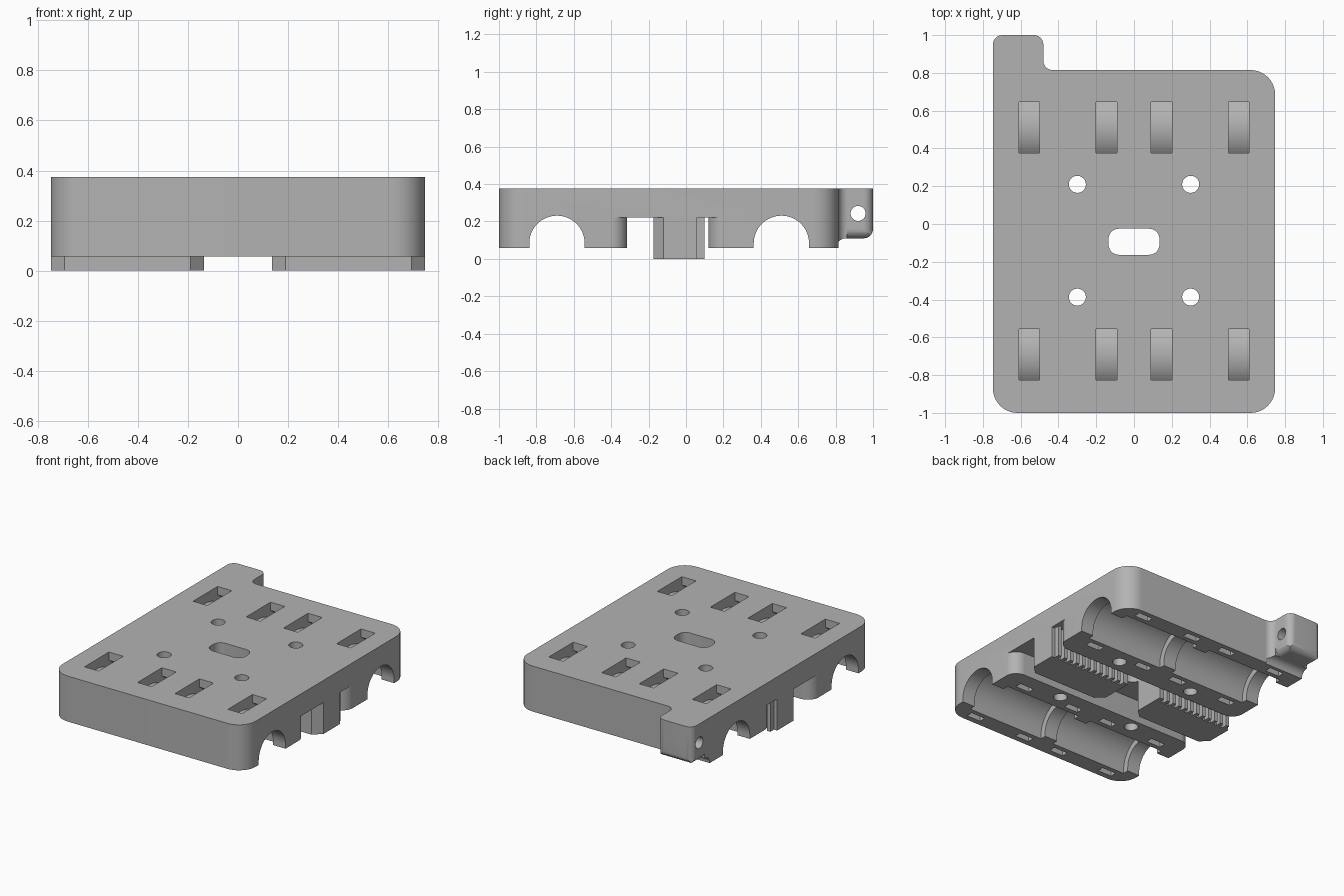
import bpy, bmesh, math
from mathutils import Vector

cube = bpy.data.objects.get("Cube")
if cube:
    bpy.data.objects.remove(cube, do_unlink=True)

grey = bpy.data.materials.new("matte_grey")
grey.use_nodes = True
colour = (0.45, 0.45, 0.45, 1)
grey.diffuse_color = colour
grey.node_tree.nodes["Principled BSDF"].inputs["Base Color"].default_value = colour


def rounded(points, steps=10):
    """Outline with each (x, y, radius) corner filleted."""
    out = []
    for i, (x, y, r) in enumerate(points):
        p = Vector((x, y))
        if not r:
            out.append(p)
            continue
        a = (Vector(points[i - 1][:2]) - p).normalized()
        b = (Vector(points[(i + 1) % len(points)][:2]) - p).normalized()
        half = a.angle(b) / 2
        centre = p + (a + b).normalized() * r / math.sin(half)
        start = p + a * r / math.tan(half) - centre
        end = p + b * r / math.tan(half) - centre
        sweep = math.pi - 2 * half
        for k in range(steps + 1):
            t = k / steps
            out.append(centre + (start * math.sin((1 - t) * sweep)
                                 + end * math.sin(t * sweep)) / math.sin(sweep))
    return out


def prism(name, outline, low, high, axis="z"):
    """Extrude a plan (x, y) along z, a (y, z) outline along x, or (x, z) along y."""
    place = {"z": lambda p, h: (p[0], p[1], h),
             "x": lambda p, h: (h, p[0], p[1]),
             "y": lambda p, h: (p[0], h, p[1])}[axis]
    bm = bmesh.new()
    rings = [[bm.verts.new(place(p, h)) for p in outline] for h in (low, high)]
    bm.faces.new(rings[0])
    bm.faces.new(rings[1])
    n = len(outline)
    for i in range(n):
        j = (i + 1) % n
        bm.faces.new((rings[0][i], rings[0][j], rings[1][j], rings[1][i]))
    bmesh.ops.recalc_face_normals(bm, faces=bm.faces)
    mesh = bpy.data.meshes.new(name)
    bm.to_mesh(mesh)
    bm.free()
    mesh.materials.append(grey)
    obj = bpy.data.objects.new(name, mesh)
    bpy.context.collection.objects.link(obj)
    return obj


def boolean(obj, tool, operation="DIFFERENCE"):
    tool.hide_render = True
    mod = obj.modifiers.new("cut", "BOOLEAN")
    mod.operation, mod.solver, mod.object = operation, "EXACT", tool
    bpy.context.view_layer.objects.active = obj
    bpy.ops.object.modifier_apply(modifier=mod.name)
    bpy.data.objects.remove(tool, do_unlink=True)


def circle(cx, cy, r, n=40):
    return [(cx + r * math.cos(k * math.tau / n), cy + r * math.sin(k * math.tau / n))
            for k in range(n)]


def arch(cy, r, n=32):
    arc = [(cy + r * math.cos(k * math.pi / n), AXIS_Z + r * math.sin(k * math.pi / n))
           for k in range(n + 1)]
    return [(cy + r, -0.1)] + arc + [(cy - r, -0.1)]


def box(x0, x1, y0, y1, r=0):
    return rounded([(x0, y0, r), (x1, y0, r), (x1, y1, r), (x0, y1, r)])


W, BOTTOM, TOP, BACK, AXIS_Z = 0.747, 0.057, 0.375, 0.815, 0.083
BORES = (-0.69, 0.51)

# Body plate with the tab at its back corner
body = prism("carriage_body", rounded([
    (-W, -1, 0.13), (W, -1, 0.13), (W, BACK, 0.13), (-0.48, BACK, 0.05),
    (-0.48, 1, 0.05), (-W, 1, 0.05)]), BOTTOM, TOP)

# Raised, rounded underside of the tab
boolean(body, prism("tab_cut", rounded([
    (0.805, 0, 0), (0.805, 0.11, 0.05), (1, 0.11, 0.05), (1, 0.3, 0),
    (1.1, 0.3, 0), (1.1, 0, 0)]), -0.9, -0.44, "x"))
boolean(body, prism("tab_side_cut", rounded([
    (-W, 0.11, 0.05), (-0.48, 0.11, 0.05), (-0.48, 0.18, 0), (-0.45, 0.18, 0),
    (-0.45, 0, 0), (-0.8, 0, 0), (-0.8, 0.18, 0), (-W, 0.18, 0)]), 0.86, 1.1, "y"))
boolean(body, prism("tab_hole", circle(0.92, 0.243, 0.04), -0.9, -0.4, "x"))

# Belt channel between the bearing holders, with rounded holder ends
E, R = W + 0.001, 0.085
boolean(body, prism("channel", rounded([
    (-E, 0.12, R), (E, 0.12, R), (E, 0.22, 0), (0.9, 0.22, 0), (0.9, -0.41, 0),
    (E, -0.41, 0), (E, -0.315, R), (-E, -0.315, R), (-E, -0.41, 0),
    (-0.9, -0.41, 0), (-0.9, 0.22, 0), (-E, 0.22, 0)]), -0.1, 0.22))

# Bearing bores, wider pockets and curved tie slots
for cy in BORES:
    boolean(body, prism("bore", arch(cy, 0.148), -0.9, 0.9, "x"))
    for side in (-1, 1):
        boolean(body, prism("pocket", arch(cy, 0.19), side * 0.05, side * 0.65, "x"))
        for x in (0.145, 0.555):
            lo, hi = side * x - 0.055, side * x + 0.055
            slot = prism("tie_slot", arch(cy, 0.27), lo, hi, "x")
            window = prism("window", box(cy - 0.135, cy + 0.135, 0.2, 0.5), lo, hi, "x")
            boolean(slot, window, "UNION")
            boolean(slot, prism("core", circle(cy, AXIS_Z, 0.225, 64),
                                lo - 0.1, hi + 0.1, "x"))
            boolean(body, slot)

# Screw holes and the central opening
for x in (-0.3, 0.3):
    for y in (-0.387, 0.21):
        boolean(body, prism("screw_hole", circle(x, y, 0.045), -0.1, 0.5))
boolean(body, prism("opening", box(-0.135, 0.135, -0.163, -0.025, 0.055), 0.1, 0.5))

# Toothed belt clamps, chamfered at the front
parts = [body]
for name, side in (("left_belt_clamp", 1), ("right_belt_clamp", -1)):
    plan = [(0.135, 0.1), (0.135, -0.12), (0.19, -0.175), (W - 0.055, -0.175), (W, -0.12)]
    for k in range(12):
        x = W - k * 0.05
        plan += [(x, 0.06), (x - 0.025, 0.06), (x - 0.025, 0.1), (x - 0.05, 0.1)]
    plan.pop()
    parts.append(prism(name, [(side * x, y) for x, y in plan], 0, 0.23))

for obj in parts:
    bpy.ops.object.select_all(action="DESELECT")
    obj.select_set(True)
    bpy.context.view_layer.objects.active = obj
    bpy.ops.object.shade_smooth_by_angle(angle=math.radians(30))
